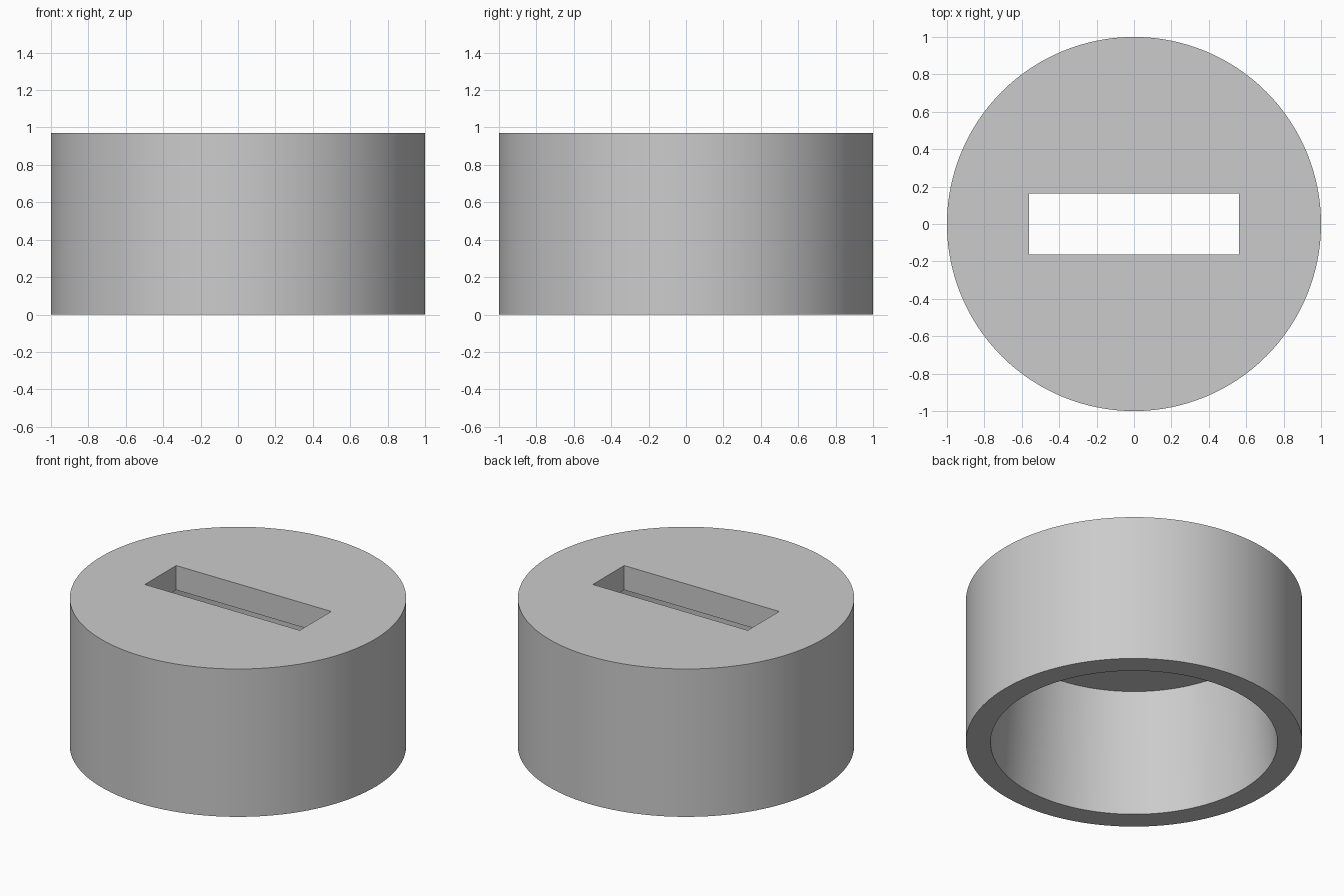
import bpy
import math

old = bpy.data.objects.get("Cube")
if old:
    bpy.data.objects.remove(old, do_unlink=True)

HEIGHT = 0.97
CEILING = 0.81                 # underside of the top plate
OUTER = 1.0
MOUTH, THROAT = 0.853, 0.797   # bore radius at the bottom and at the ceiling
SLOT = (1.125, 0.325)          # length and width of the slot
SIDES = 128

grey = bpy.data.materials.new("plain grey")
grey.use_nodes = True
colour = (0.6, 0.6, 0.6, 1)
grey.diffuse_color = colour
grey.node_tree.nodes["Principled BSDF"].inputs["Base Color"].default_value = colour


def cylinder(name, low_radius, high_radius, bottom, top):
    bpy.ops.mesh.primitive_cone_add(
        vertices=SIDES, radius1=low_radius, radius2=high_radius,
        depth=top - bottom, location=(0, 0, (top + bottom) / 2))
    obj = bpy.context.object
    obj.name = name
    return obj


def cut(target, cutter):
    """Subtract the cutter from the target, then discard it."""
    cutter.hide_render = True
    mod = target.modifiers.new(cutter.name, "BOOLEAN")
    mod.operation = "DIFFERENCE"
    mod.solver = "EXACT"
    mod.object = cutter
    bpy.context.view_layer.objects.active = target
    bpy.ops.object.modifier_apply(modifier=mod.name)
    bpy.data.objects.remove(cutter, do_unlink=True)


# Round cap body
cap = cylinder("slotted_cap", OUTER, OUTER, 0, HEIGHT)
cap.data.materials.append(grey)

# Tapered hollow, open at the bottom (the cutter overshoots along its slope)
overshoot = 0.1
flare = (MOUTH - THROAT) * overshoot / CEILING
cut(cap, cylinder("hollow_cutter", MOUTH + flare, THROAT, -overshoot, CEILING))

# Rectangular slot through the top plate
bpy.ops.mesh.primitive_cube_add(size=1, location=(0, 0, HEIGHT))
slot = bpy.context.object
slot.name = "slot_cutter"
slot.scale = (*SLOT, 0.5)
bpy.context.view_layer.update()
cut(cap, slot)

# Smooth round walls with crisp rims
bpy.ops.object.select_all(action="DESELECT")
cap.select_set(True)
bpy.context.view_layer.objects.active = cap
bpy.ops.object.shade_smooth_by_angle(angle=math.radians(30))
